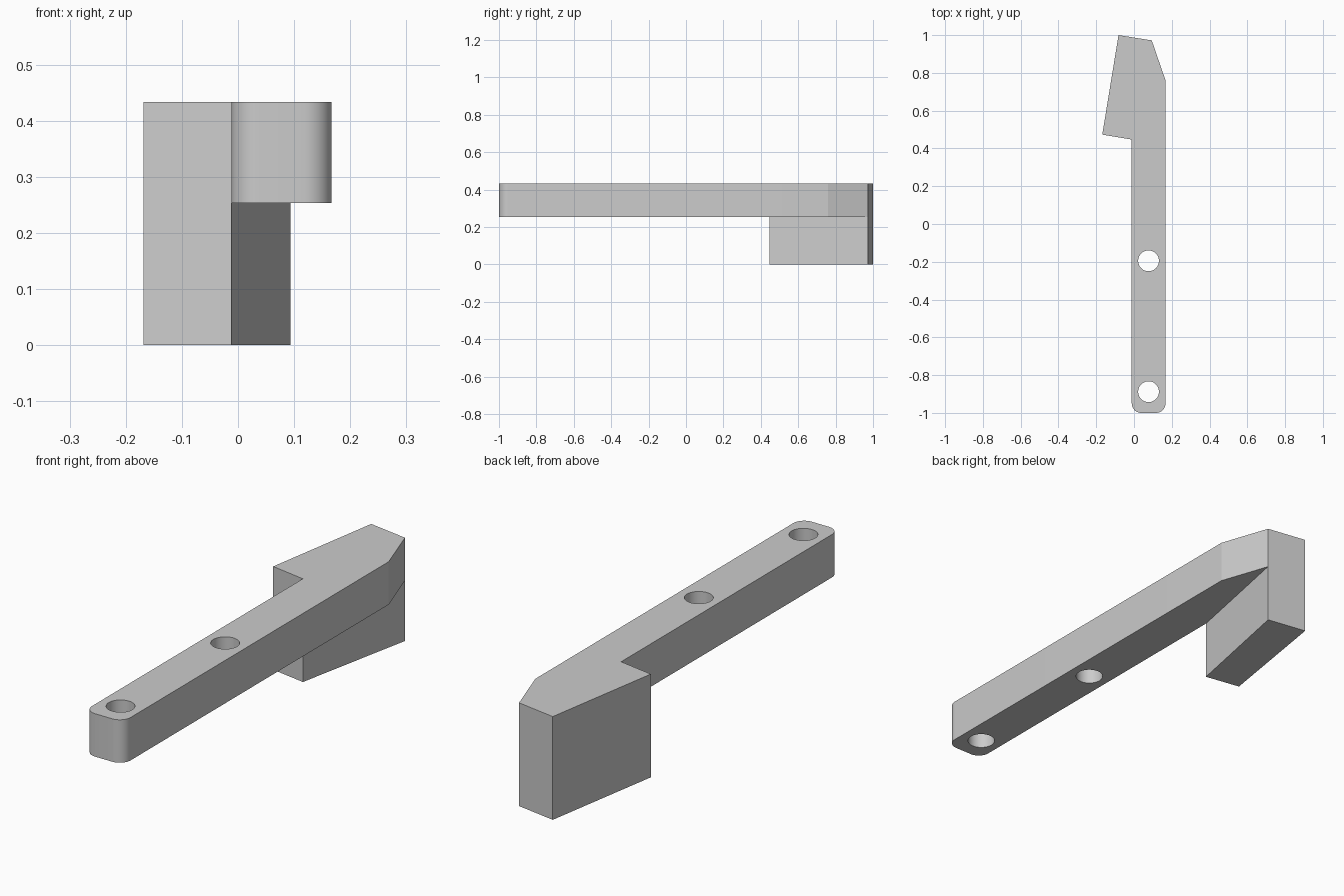
import bpy
import bmesh
from math import pi, sin, cos, radians

if "Cube" in bpy.data.objects:
    bpy.data.objects.remove(bpy.data.objects["Cube"])

TOP, UNDERSIDE = 0.433, 0.253
LEFT, RIGHT = -0.012, 0.167
FILLET = 0.05
HOLE_X, HOLE_R = 0.077, 0.055

grey = bpy.data.materials.new("plain grey")
grey.use_nodes = True
grey.diffuse_color = (0.6, 0.6, 0.6, 1)
grey.node_tree.nodes["Principled BSDF"].inputs["Base Color"].default_value = (0.6, 0.6, 0.6, 1)


def arc(cx, cy, start, steps=10):
    angles = [start + pi / 2 * i / steps for i in range(steps + 1)]
    return [(cx + FILLET * cos(a), cy + FILLET * sin(a)) for a in angles]


def extrude_down(bm, face, depth):
    """Pull a face straight down and return its new cap."""
    result = bmesh.ops.extrude_face_region(bm, geom=[face])["geom"]
    bmesh.ops.translate(bm, vec=(0, 0, -depth),
                        verts=[g for g in result if isinstance(g, bmesh.types.BMVert)])
    return next(g for g in result if isinstance(g, bmesh.types.BMFace))


# Plan outline: rounded front end, chamfered back, slanted hook head
inner, back = (LEFT, 0.447), (0.094, 0.972)
outline = (arc(LEFT + FILLET, -1 + FILLET, pi)
           + arc(RIGHT - FILLET, -1 + FILLET, 1.5 * pi)
           + [(RIGHT, 0.76), back, (-0.082, 1.0), (-0.168, 0.473), inner])

bm = bmesh.new()
cap = bm.faces.new([bm.verts.new((x, y, TOP)) for x, y in outline])
under = extrude_down(bm, cap, TOP - UNDERSIDE)

# Split the underside along the slanted line and drop the block from it
ends = [min(under.verts, key=lambda v: (v.co.x - x) ** 2 + (v.co.y - y) ** 2)
        for x, y in (inner, back)]
bmesh.ops.connect_verts(bm, verts=ends)
block = max((f for f in bm.faces if all(abs(v.co.z - UNDERSIDE) < 1e-4 for v in f.verts)),
            key=lambda f: f.calc_center_median().y)
foot = extrude_down(bm, block, UNDERSIDE)
# Clear leftover interior faces, if any, and merge the flat walls
inside = [f for f in bm.faces if len(f.verts) == 4
          and all(abs(v.co.z - UNDERSIDE) < 1e-4 for v in f.verts)]
if inside:
    bmesh.ops.delete(bm, geom=inside, context='FACES_ONLY')
bmesh.ops.dissolve_limit(bm, angle_limit=radians(0.5), verts=bm.verts, edges=bm.edges)
bmesh.ops.recalc_face_normals(bm, faces=bm.faces)

mesh = bpy.data.meshes.new("hooked_arm")
bm.to_mesh(mesh)
bm.free()
arm = bpy.data.objects.new("hooked_arm", mesh)
bpy.context.collection.objects.link(arm)
mesh.materials.append(grey)

# Two screw holes through the arm
for y in (-0.195, -0.888):
    bpy.ops.mesh.primitive_cylinder_add(vertices=48, radius=HOLE_R, depth=0.4,
                                        location=(HOLE_X, y, (TOP + UNDERSIDE) / 2))
    cutter = bpy.context.object
    cutter.name = "hole_cutter"
    cutter.data.materials.append(grey)
    cutter.hide_render = True
    cutter.hide_viewport = True
    cutter.display_type = 'WIRE'
    cut = arm.modifiers.new("hole", 'BOOLEAN')
    cut.operation = 'DIFFERENCE'
    cut.solver = 'EXACT'
    cut.object = cutter

# Bake the holes in, drop the cutters and smooth the rounded walls
bpy.ops.object.select_all(action='DESELECT')
bpy.context.view_layer.objects.active = arm
arm.select_set(True)
for modifier in list(arm.modifiers):
    cutter = modifier.object
    bpy.ops.object.modifier_apply(modifier=modifier.name)
    bpy.data.objects.remove(cutter)
bpy.ops.object.shade_smooth_by_angle(angle=radians(15))
